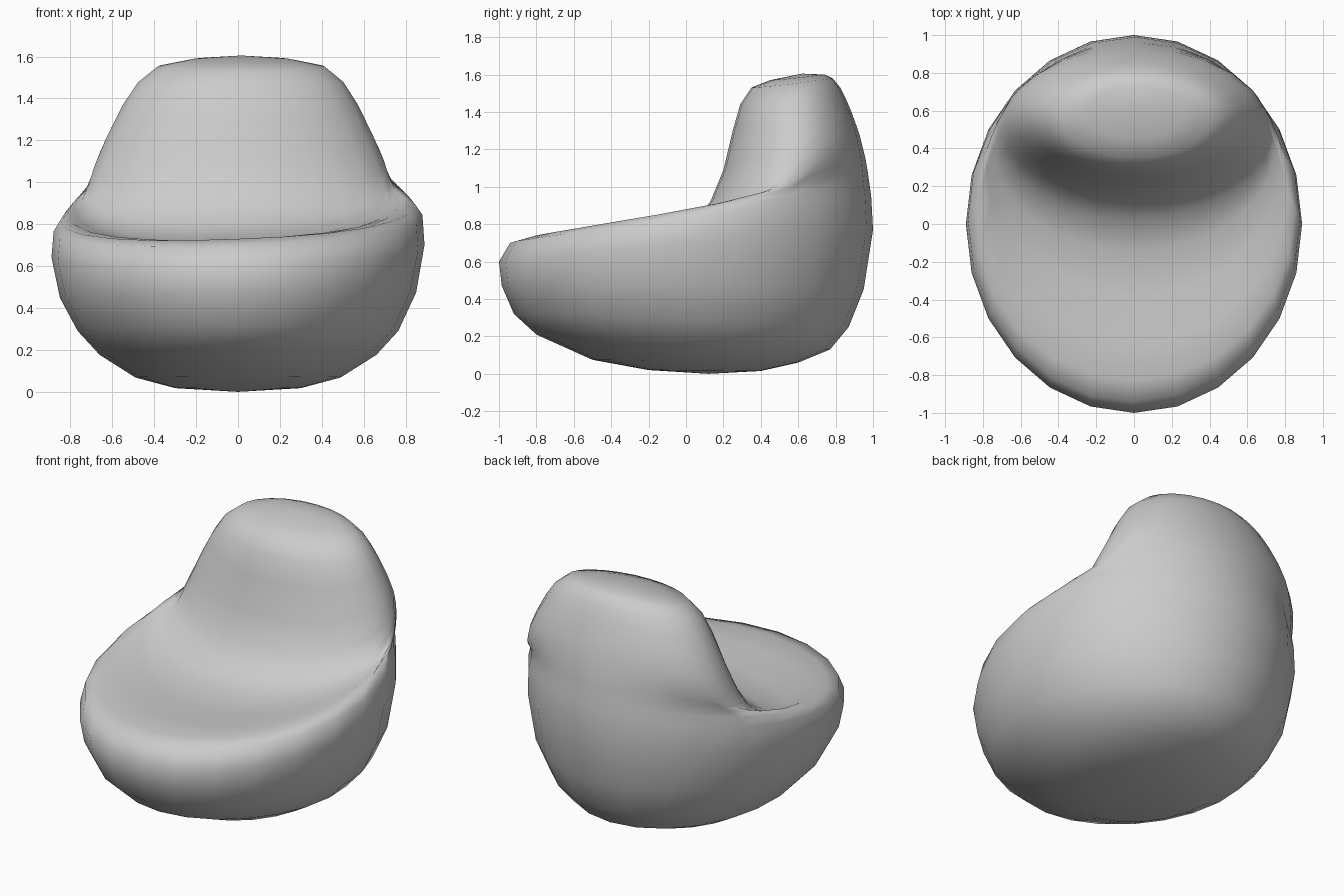
import bpy, bmesh, math

old = bpy.data.objects.get("Cube")
if old:
    bpy.data.objects.remove(old)

# One soft grey fabric
fabric = bpy.data.materials.new("grey fabric")
fabric.use_nodes = True
grey = (0.6, 0.6, 0.6, 1)
fabric.diffuse_color = grey
fabric.node_tree.nodes["Principled BSDF"].inputs["Base Color"].default_value = grey

# Tilted oval rings: front y, front z, back y, back z, half width
RINGS = [
    # rounded underside
    (-.20, .02, .40, .015, .30),
    (-.50, .075, .60, .06, .49),
    (-.80, .21, .77, .13, .66),
    (-.92, .32, .87, .25, .765),
    # belly and rim
    (-.985, .47, .95, .45, .85),
    (-1.0, .60, 1.0, .77, .89),
    (-.94, .70, .99, .95, .88),
    # seat, with the back rising behind it
    (-.83, .73, .98, 1.02, .85),
    (-.62, .73, .97, 1.09, .815),
    (-.38, .72, .96, 1.15, .785),
    (-.14, .73, .945, 1.21, .75),
    (.03, .80, .93, 1.27, .72),
    # backrest
    (.13, .92, .91, 1.33, .69),
    (.20, 1.09, .885, 1.40, .635),
    (.25, 1.30, .855, 1.47, .56),
    (.29, 1.44, .825, 1.53, .49),
    (.35, 1.53, .785, 1.58, .40),
    (.45, 1.57, .74, 1.60, .25),
]
SEGMENTS = 24

bm = bmesh.new()


def oval(front_y, front_z, back_y, back_z, half_width):
    verts = []
    for i in range(SEGMENTS):
        a = math.tau * i / SEGMENTS
        t = (1 + math.sin(a)) / 2
        x = half_width * math.cos(a)
        y = front_y + (back_y - front_y) * t
        # sides dip below a straight tilt, so the arms sweep up to the back
        z = front_z + (back_z - front_z) * t ** 1.25
        # slight slouch: the seat rolls sideways and the back leans
        roll = 0.045 * x * max(0, 1 - abs(z - 0.8) / 0.5)
        lean = 0.02 * max(0, z - 0.8)
        verts.append(bm.verts.new((x + lean, y, z + roll)))
    return verts


def cap(ring, point):
    tip = bm.verts.new(point)
    for i in range(SEGMENTS):
        bm.faces.new((ring[i], ring[(i + 1) % SEGMENTS], tip))


# Skin the rings and close both ends
loops = [oval(*r) for r in RINGS]
for low, high in zip(loops, loops[1:]):
    for i in range(SEGMENTS):
        j = (i + 1) % SEGMENTS
        bm.faces.new((low[i], low[j], high[j], high[i]))
cap(loops[0], (0, .12, 0))
cap(loops[-1], (.015, .62, 1.605))
bmesh.ops.recalc_face_normals(bm, faces=bm.faces)
for f in bm.faces:
    f.smooth = True

mesh = bpy.data.meshes.new("beanbag_chair")
bm.to_mesh(mesh)
bm.free()
mesh.materials.append(fabric)
chair = bpy.data.objects.new("beanbag_chair", mesh)
bpy.context.collection.objects.link(chair)
